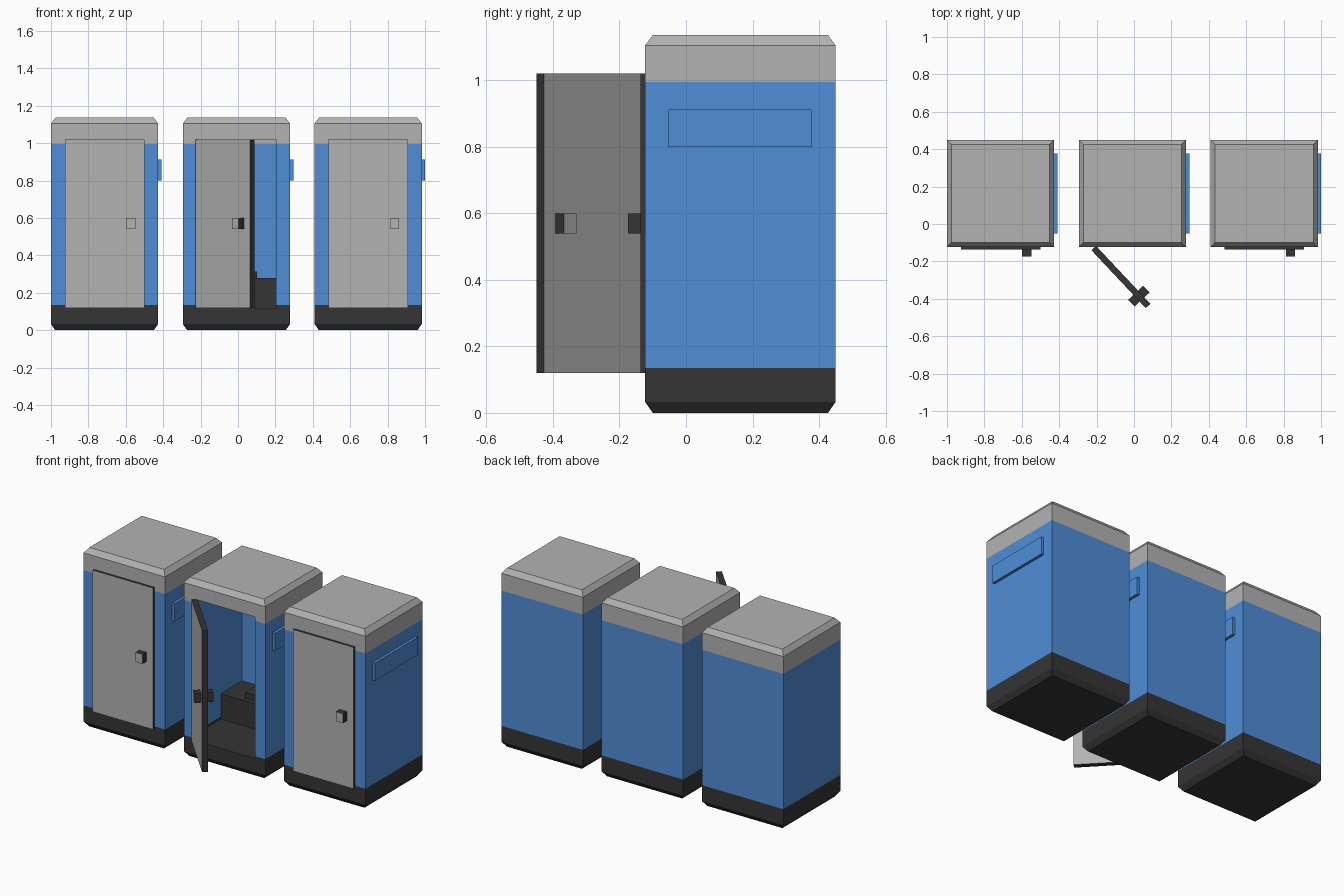
import bpy, bmesh, math
from mathutils import Matrix

if "Cube" in bpy.data.objects:
    bpy.data.objects.remove(bpy.data.objects["Cube"])


def material(name, rgb):
    m = bpy.data.materials.new(name)
    m.diffuse_color = (*rgb, 1)
    m.use_nodes = True
    m.node_tree.nodes["Principled BSDF"].inputs["Base Color"].default_value = m.diffuse_color
    return m


BLUE = material("blue", (0.08, 0.27, 0.68))
DARK = material("dark", (0.035, 0.035, 0.035))
GREY = material("grey", (0.45, 0.45, 0.45))

H = 0.2865                 # half width of a cabin
Y0, Y1 = -0.123, 0.45      # front and back
WALL = 0.03
DOOR_W, DOOR_T = 0.425, 0.034
FLOOR, LINTEL = 0.12, 1.02


def add_object(name, mesh, matrix=None):
    ob = bpy.data.objects.new(name, mesh)
    bpy.context.collection.objects.link(ob)
    if matrix:
        ob.matrix_world = matrix
    return ob


def loft(name, rings, mats):
    """Closed solid through stacked rings of points."""
    bm = bmesh.new()
    loops = [[bm.verts.new(p) for p in ring] for ring in rings]
    n = len(rings[0])
    for a, b in zip(loops, loops[1:]):
        for i in range(n):
            j = (i + 1) % n
            bm.faces.new((a[i], a[j], b[j], b[i]))
    bm.faces.new(loops[0][::-1])
    bm.faces.new(loops[-1])
    bmesh.ops.recalc_face_normals(bm, faces=bm.faces)
    if len(mats) > 1:      # faces along y take the first, edges the second
        for f in bm.faces:
            f.material_index = 0 if abs(f.normal.y) > 0.9 else 1
    me = bpy.data.meshes.new(name)
    bm.to_mesh(me)
    bm.free()
    for m in mats:
        me.materials.append(m)
    return me


def box(name, x0, x1, y0, y1, z0, z1, *mats):
    return loft(name, [[(x0, y0, z), (x1, y0, z), (x1, y1, z), (x0, y1, z)]
                       for z in (z0, z1)], mats)


def stack(name, levels, mat):
    """Cabin footprint at each (height, inset)."""
    return loft(name, [[(-H + i, Y0 + i, z), (H - i, Y0 + i, z),
                        (H - i, Y1 - i, z), (-H + i, Y1 - i, z)]
                       for z, i in levels], [mat])


# Hollow interior and doorway, as one T-shaped cutter
d, w = DOOR_W / 2, H - WALL
plan = [(-d, Y0 - 0.1), (d, Y0 - 0.1), (d, Y0 + WALL), (w, Y0 + WALL),
        (w, Y1 - WALL), (-w, Y1 - WALL), (-w, Y0 + WALL), (-d, Y0 + WALL)]
cutter = add_object("room_cutter", loft(
    "room_cutter", [[(x, y, z) for x, y in plan] for z in (FLOOR, LINTEL)], [DARK]))
cutter.hide_render = True


def hollow(mesh):
    mat = mesh.materials[0]
    ob = add_object("temp", mesh)
    mod = ob.modifiers.new("room", "BOOLEAN")
    mod.operation = "DIFFERENCE"
    mod.solver = "EXACT"
    mod.object = cutter
    bpy.context.view_layer.update()
    dg = bpy.context.evaluated_depsgraph_get()
    out = bpy.data.meshes.new_from_object(ob.evaluated_get(dg))
    bpy.data.objects.remove(ob)
    out.materials.clear()
    out.materials.append(mat)
    for p in out.polygons:
        p.material_index = 0
    return out


# Cabin parts
cabin = {
    "base": hollow(stack("base", [(0, 0.023), (0.033, 0), (0.135, 0)], DARK)),
    "roof": hollow(stack("roof", [(0.995, 0), (1.105, 0), (1.137, 0.024)], GREY)),
    "walls": loft("walls", [[(x, y, z) for x, y in
                             [(-d, Y0), (-H, Y0), (-H, Y1), (H, Y1), (H, Y0), (d, Y0)]
                             + plan[2:]] for z in (0.135, 0.995)], [BLUE]),
    "side_vent": box("side_vent", H - 0.005, H + 0.0175, -0.052, 0.378, 0.8, 0.912, BLUE),
    "bench": box("bench", -w, w, 0.206, Y1 - WALL, FLOOR, 0.28, DARK),
    "seat": box("seat", -0.11, 0.11, 0.24, 0.40, 0.28, 0.315, DARK),
}

# Door parts, hinged at their outer left corner
door = {
    "door": box("door", 0, DOOR_W, 0, DOOR_T, FLOOR, LINTEL, GREY, DARK),
    "outer_handle": box("outer_handle", 0.328, 0.378, -0.038, 0, 0.54, 0.6, GREY, DARK),
    "inner_handle": box("inner_handle", 0.328, 0.378, DOOR_T, DOOR_T + 0.038,
                        0.54, 0.6, GREY, DARK),
}

bpy.data.objects.remove(cutter)

# Three cabins in a row, the middle one with its door open
for side, cx, hinge, angle in (("left", -0.7135, (-d, -0.137), 0),
                               ("middle", -0.0085, (-0.2195, -0.14), -46.8),
                               ("right", 0.696, (-d, -0.137), 0)):
    for name, me in cabin.items():
        add_object(f"{side}_{name}", me, Matrix.Translation((cx, 0, 0)))
    swing = (Matrix.Translation((cx + hinge[0], hinge[1], 0))
             @ Matrix.Rotation(math.radians(angle), 4, "Z"))
    for name, me in door.items():
        add_object(f"{side}_{name}", me, swing)
